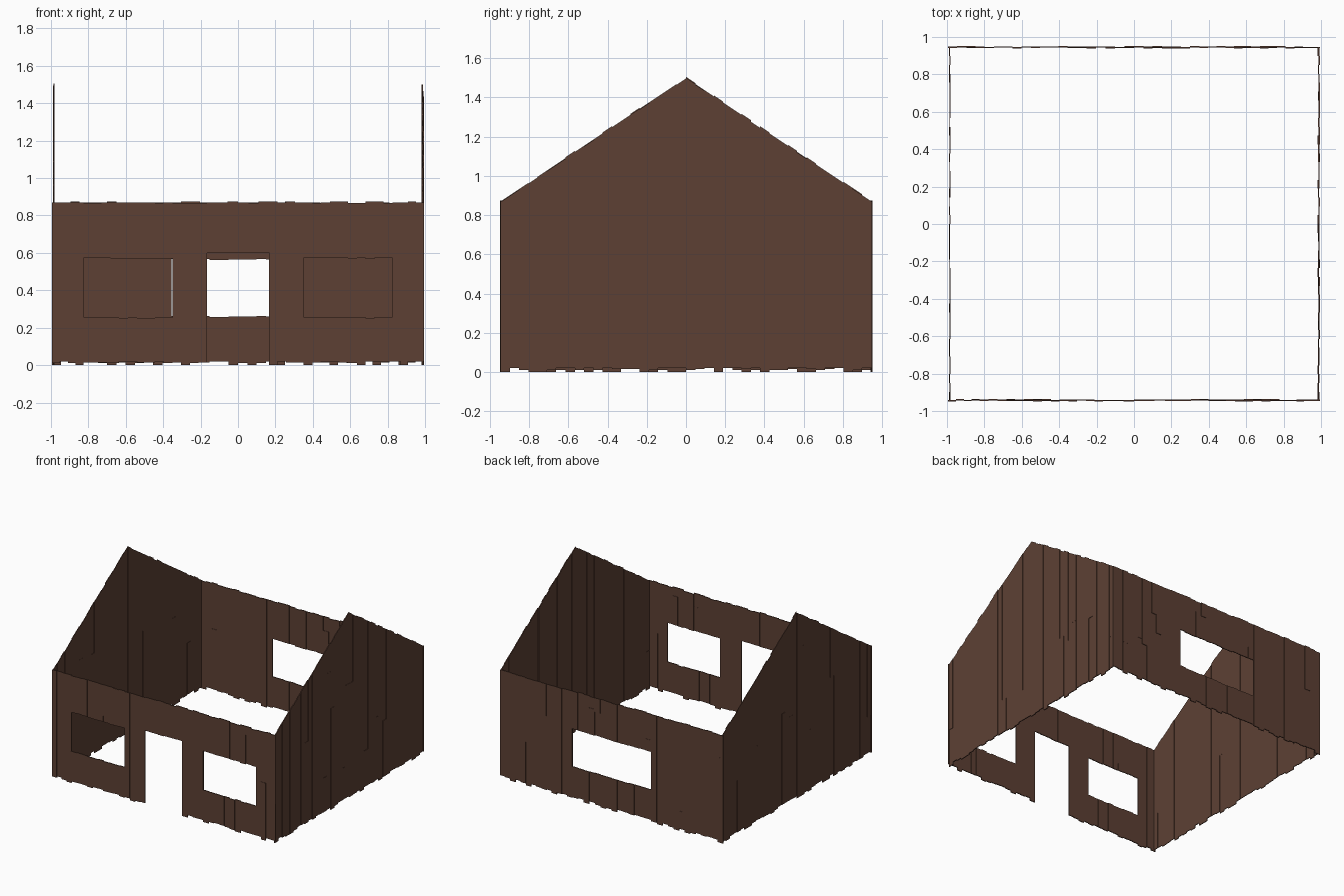
import bpy, bmesh, random, math

if "Cube" in bpy.data.objects:
    bpy.data.objects.remove(bpy.data.objects["Cube"])

random.seed(4)
EAVE, PEAK, HALF_Y = 0.87, 1.5, 0.945
PLANK = 0.0475
THICK = 0.007

wood = bpy.data.materials.new("dark brown wood")
wood.diffuse_color = (0.109, 0.051, 0.034, 1)
wood.use_nodes = True
wood.node_tree.nodes["Principled BSDF"].inputs["Base Color"].default_value = wood.diffuse_color


def add_board(bm, place, a0, a1, z0, top0, top1, d):
    """One board between a0 and a1 along the wall, its top may slope."""
    v = []
    for depth in (d - THICK / 2, d + THICK / 2):
        for a, z in ((a0, z0), (a1, z0), (a1, top1), (a0, top0)):
            v.append(bm.verts.new(place(a, depth, z)))
    for f in ((0, 1, 2, 3), (7, 6, 5, 4), (0, 4, 5, 1),
              (1, 5, 6, 2), (2, 6, 7, 3), (3, 7, 4, 0)):
        bm.faces.new([v[i] for i in f])


def build_wall(name, place, half, openings, gable):
    bm = bmesh.new()
    # board edges line up with the sides of the openings
    stops = sorted({-half, 0.0, half} | {e for o in openings for e in o[:2]})
    edges = []
    for s, e in zip(stops, stops[1:]):
        n = max(1, round((e - s) / PLANK))
        edges += [(s + (e - s) * i / n, s + (e - s) * (i + 1) / n) for i in range(n)]

    def top(a):
        return PEAK - (PEAK - EAVE) * min(1, abs(a) / HALF_Y) if gable else EAVE

    for a0, a1 in edges:
        mid = (a0 + a1) / 2
        bottom = random.choice((0.004, 0.01, 0.015, 0.02, 0.02))
        lift = random.choice((-0.004, 0, 0, 0.005))
        t0, t1 = top(a0) + lift, top(a1) + lift
        spans = [(bottom, t0, t1)]
        for o0, o1, low, high in openings:
            if o0 < mid < o1:
                j = random.uniform(-0.003, 0.003)
                spans = [(high + j, t0, t1)]
                if low > 0:
                    spans.append((bottom, low + j, low + j))
        for z0, u0, u1 in spans:
            d = random.uniform(-0.003, 0.003)
            # some boards are pieced from two lengths
            if random.random() < 0.4 and min(u0, u1) - z0 > 0.3:
                c = z0 + (min(u0, u1) - z0) * random.uniform(0.15, 0.85)
                add_board(bm, place, a0, a1, z0, c, c, d)
                add_board(bm, place, a0, a1, c, u0, u1, random.uniform(-0.003, 0.003))
            else:
                add_board(bm, place, a0, a1, z0, u0, u1, d)
    # one long board reaches the ground
    bmesh.ops.recalc_face_normals(bm, faces=bm.faces)
    low = min(v.co.z for v in bm.verts)
    for v in bm.verts:
        if v.co.z < low + 0.003:
            v.co.z = 0
    mesh = bpy.data.meshes.new(name)
    bm.to_mesh(mesh)
    bm.free()
    mesh.materials.append(wood)
    bpy.context.collection.objects.link(bpy.data.objects.new(name, mesh))


# front wall: doorway and two windows
build_wall("front_wall", lambda a, d, z: (a, -0.942 + d, z), 0.995,
           [(-0.165, 0.165, 0, 0.6), (-0.825, -0.35, 0.255, 0.57),
            (0.35, 0.825, 0.255, 0.57)], False)
# back wall: one wide window
build_wall("back_wall", lambda a, d, z: (a, 0.945 + d, z), 0.995,
           [(-0.355, 0.35, 0.26, 0.565)], False)
# gable walls
build_wall("left_gable_wall", lambda a, d, z: (-0.985 + d * 0.7, a, z), HALF_Y, [], True)
build_wall("right_gable_wall", lambda a, d, z: (0.988 + d, a, z), HALF_Y, [], True)
